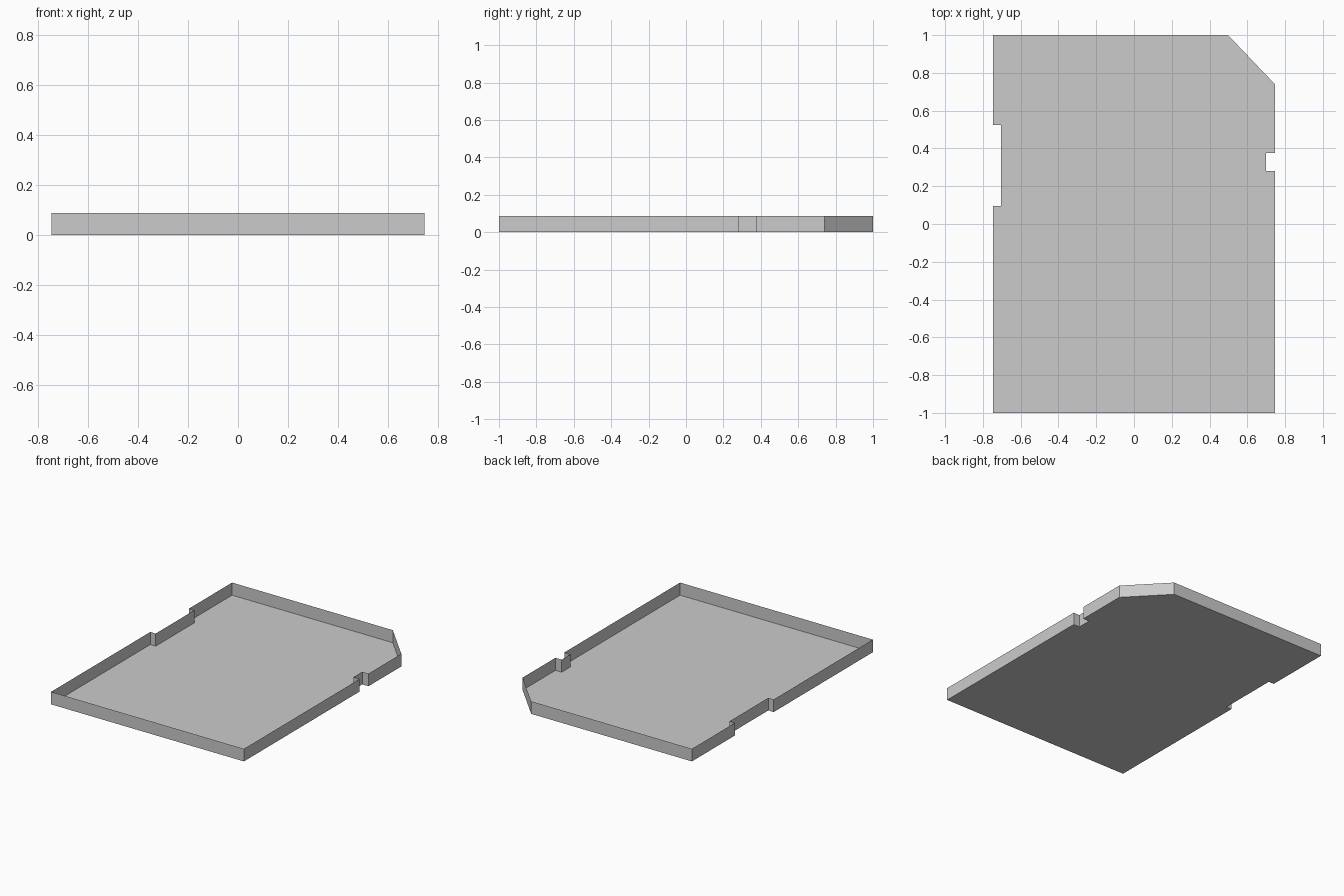
import bpy, bmesh

if "Cube" in bpy.data.objects:
    bpy.data.objects.remove(bpy.data.objects["Cube"])

HEIGHT = 0.088
W = 0.746

# Outline, counter-clockwise from the front left corner
outline = [
    (-W, -1), (W, -1),
    (W, 0.28), (0.698, 0.28), (0.698, 0.377), (W, 0.377),        # small right notch
    (W, 0.74), (0.498, 1),                                       # cut corner
    (-W, 1),
    (-W, 0.524), (-0.704, 0.524), (-0.704, 0.096), (-W, 0.096),  # long left notch
]

bm = bmesh.new()

# Thin floor, facing down
lower = [bm.verts.new((x, y, 0)) for x, y in outline]
bm.faces.new(lower[::-1])

# Thin upright rim, open at the top
upper = [bm.verts.new((x, y, HEIGHT)) for x, y in outline]
for i in range(len(outline)):
    j = (i + 1) % len(outline)
    bm.faces.new((lower[i], lower[j], upper[j], upper[i]))

mesh = bpy.data.meshes.new("open_tray")
bm.to_mesh(mesh)
bm.free()
tray = bpy.data.objects.new("open_tray", mesh)
bpy.context.collection.objects.link(tray)
